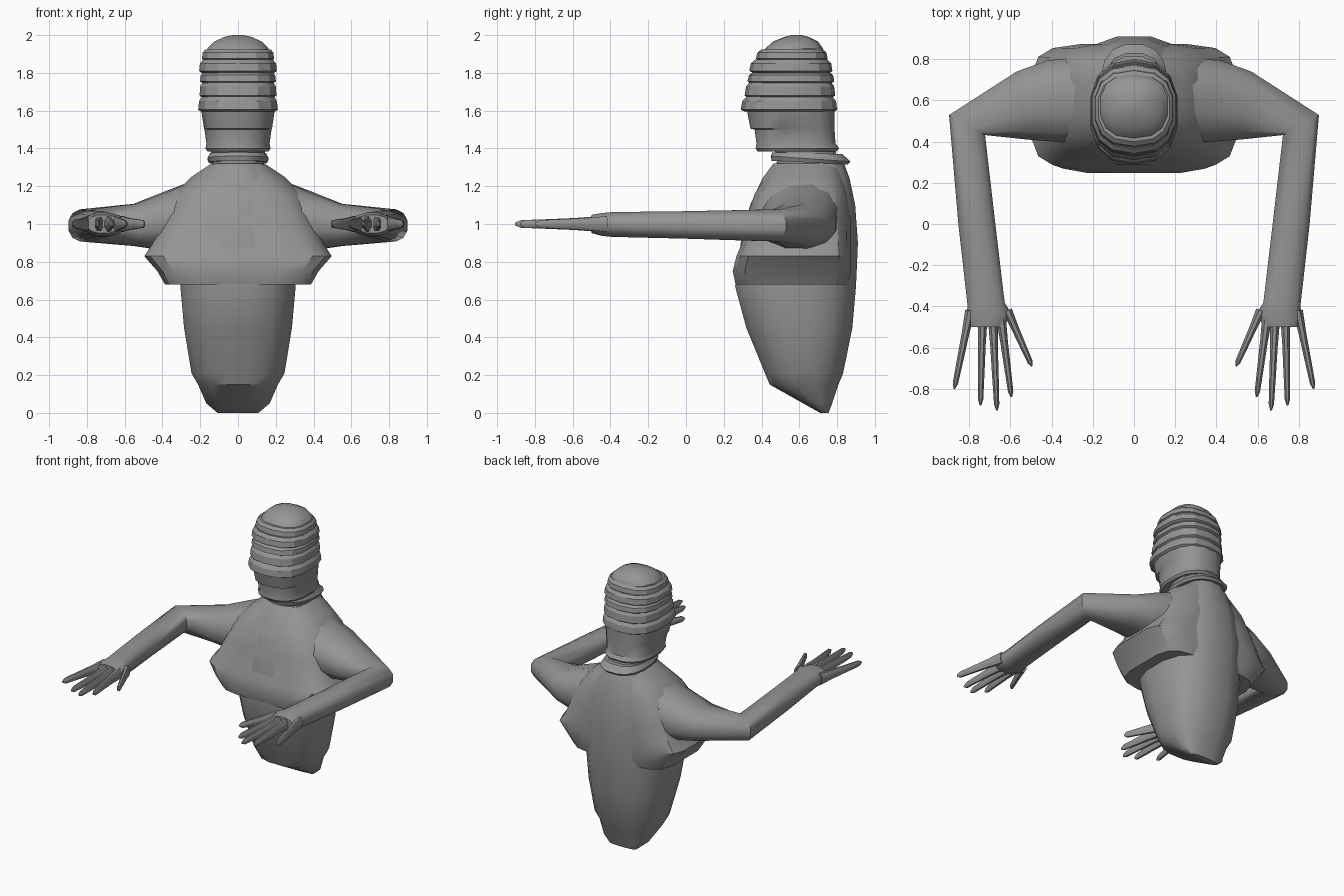
import bpy
import bmesh
from math import cos, sin, pi, copysign, radians
from mathutils import Vector

cube = bpy.data.objects.get("Cube")
if cube:
    bpy.data.objects.remove(cube, do_unlink=True)

grey = bpy.data.materials.new("plain grey")
grey.use_nodes = True
GREY = (0.3, 0.3, 0.3, 1)
grey.diffuse_color = GREY
grey.node_tree.nodes["Principled BSDF"].inputs["Base Color"].default_value = GREY


def power(value, e):
    return copysign(abs(value) ** (2 / e), value)


def loft(name, rings, sides, angle=30):
    """Skin a closed tube over rings of (centre, axis u, axis v, squareness)."""
    bm = bmesh.new()
    loops = []
    for c, u, v, e in rings:
        turns = [2 * pi * (i + 0.5) / sides for i in range(sides)]
        loops.append([bm.verts.new(c + u * power(cos(t), e) + v * power(sin(t), e))
                      for t in turns])
    for a, b in zip(loops, loops[1:]):
        for i in range(sides):
            j = (i + 1) % sides
            bm.faces.new((a[i], a[j], b[j], b[i]))
    bm.faces.new(loops[0])
    bm.faces.new(loops[-1])
    bmesh.ops.recalc_face_normals(bm, faces=bm.faces)
    mesh = bpy.data.meshes.new(name)
    bm.to_mesh(mesh)
    bm.free()
    mesh.materials.append(grey)
    obj = bpy.data.objects.new(name, mesh)
    bpy.context.collection.objects.link(obj)
    bpy.ops.object.select_all(action="DESELECT")
    obj.select_set(True)
    bpy.context.view_layer.objects.active = obj
    bpy.ops.object.shade_smooth_by_angle(angle=radians(angle))
    return obj


def level(z, half_x, front, back, e=2.5, tilt=0):
    """Horizontal ring; tilt raises its back edge."""
    return (Vector((0, (front + back) / 2, z)), Vector((half_x, 0, 0)),
            Vector((0, (back - front) / 2, tilt)), e)


# Torso, tapering to a wedge at the bottom
loft("torso", [level(*r) for r in (
    (0, .11, .71, .755), (.05, .17, .62, .775), (.15, .215, .44, .81),
    (.21, .25, .415, .835), (.45, .29, .315, .885), (.67, .31, .255, .905),
    (.9, .3, .285, .915), (1.1, .26, .335, .9), (1.24, .2, .4, .87),
    (1.32, .14, .46, .84))], 16)

# Wide chest layer with an overhanging lower edge
loft("chest", [level(*r) for r in (
    (.68, .39, .26, .86, 4.5), (.75, .43, .245, .875, 5), (.83, .5, .265, .875, 5),
    (.89, .46, .29, .875, 4.5), (1.02, .4, .315, .875, 4), (1.16, .34, .36, .86, 3.2),
    (1.25, .25, .42, .84, 2.6), (1.315, .15, .46, .82, 2.5))], 16)

# Neck and its tilted collar
loft("neck", [level(*r) for r in (
    (1.28, .14, .47, .82), (1.34, .14, .48, .81), (1.42, .15, .46, .78))], 16)
loft("collar", [level(*r) for r in (
    (1.325, .155, .45, .86, 2.5, -.01), (1.345, .165, .445, .875, 2.5, -.015),
    (1.375, .15, .455, .83, 2.5, -.005))], 16)

# Face below the wrapped bands
loft("face", [level(*r) for r in (
    (1.385, .165, .375, .8), (1.40, .175, .365, .815), (1.425, .17, .37, .795),
    (1.5, .18, .36, .79), (1.505, .183, .338, .79), (1.62, .2, .315, .79))], 16)

# Head bands, each stepping out over the next
bands = ((1.605, .07, .215, .29, .8), (1.68, .075, .208, .31, .79),
         (1.755, .05, .205, .325, .785), (1.81, .06, .21, .335, .775),
         (1.875, .05, .195, .37, .75))
for k, (z, h, x, front, back) in enumerate(bands):
    loft(f"head_band_{k + 1}", [
        level(z - .01, x * .93, front + .02, back - .015),
        level(z, x, front, back),
        level(z + h * .65, x * .98, front + .008, back - .006),
        level(z + h, x * .9, front + .03, back - .025)], 14, 25)
loft("head_crown", [level(*r) for r in (
    (1.9, .17, .4, .73), (1.93, .165, .42, .725), (1.965, .13, .46, .7),
    (1.99, .075, .52, .65), (2.0, .03, .56, .61))], 14)

# Arm sections: inner edge x, y; outer edge x, y; bottom z, top z
arm = ((.2, .42, .2, .82, .86, 1.25), (.34, .39, .42, .8, .855, 1.175),
       (.52, .405, .57, .745, .88, 1.11), (.72, .43, .9, .53, .905, 1.08),
       (.67, 0, .855, 0, .92, 1.07), (.625, -.38, .81, -.4, .93, 1.065),
       (.595, -.43, .82, -.45, .935, 1.06), (.625, -.5, .8, -.5, .95, 1.05))

# Finger bases and tips
fingers = {"thumb": (.615, -.42, .495, -.69), "index_finger": (.645, -.46, .595, -.84),
           "middle_finger": (.685, -.46, .665, -.905), "ring_finger": (.735, -.46, .745, -.88),
           "little_finger": (.795, -.42, .872, -.8)}

for side, s in (("left", 1), ("right", -1)):
    rings = []
    for ix, iy, ox, oy, low, high in arm:
        rings.append((Vector((s * (ix + ox) / 2, (iy + oy) / 2, (low + high) / 2)),
                      Vector((s * (ox - ix) / 2, (oy - iy) / 2, 0)),
                      Vector((0, 0, (high - low) / 2)), 2.3))
    loft(f"{side}_arm", rings, 12, 45)
    for name, (bx, by, tx, ty) in fingers.items():
        base, tip = Vector((s * bx, by, 1)), Vector((s * tx, ty, 1))
        across = (tip - base).normalized().cross(Vector((0, 0, 1)))
        loft(f"{side}_{name}", [
            (base.lerp(tip, f), across * w, Vector((0, 0, h)), 2)
            for f, w, h in ((0, .026, .045), (.3, .02, .034), (.65, .017, .027),
                            (.93, .014, .022), (1, .004, .008))], 8, 45)
